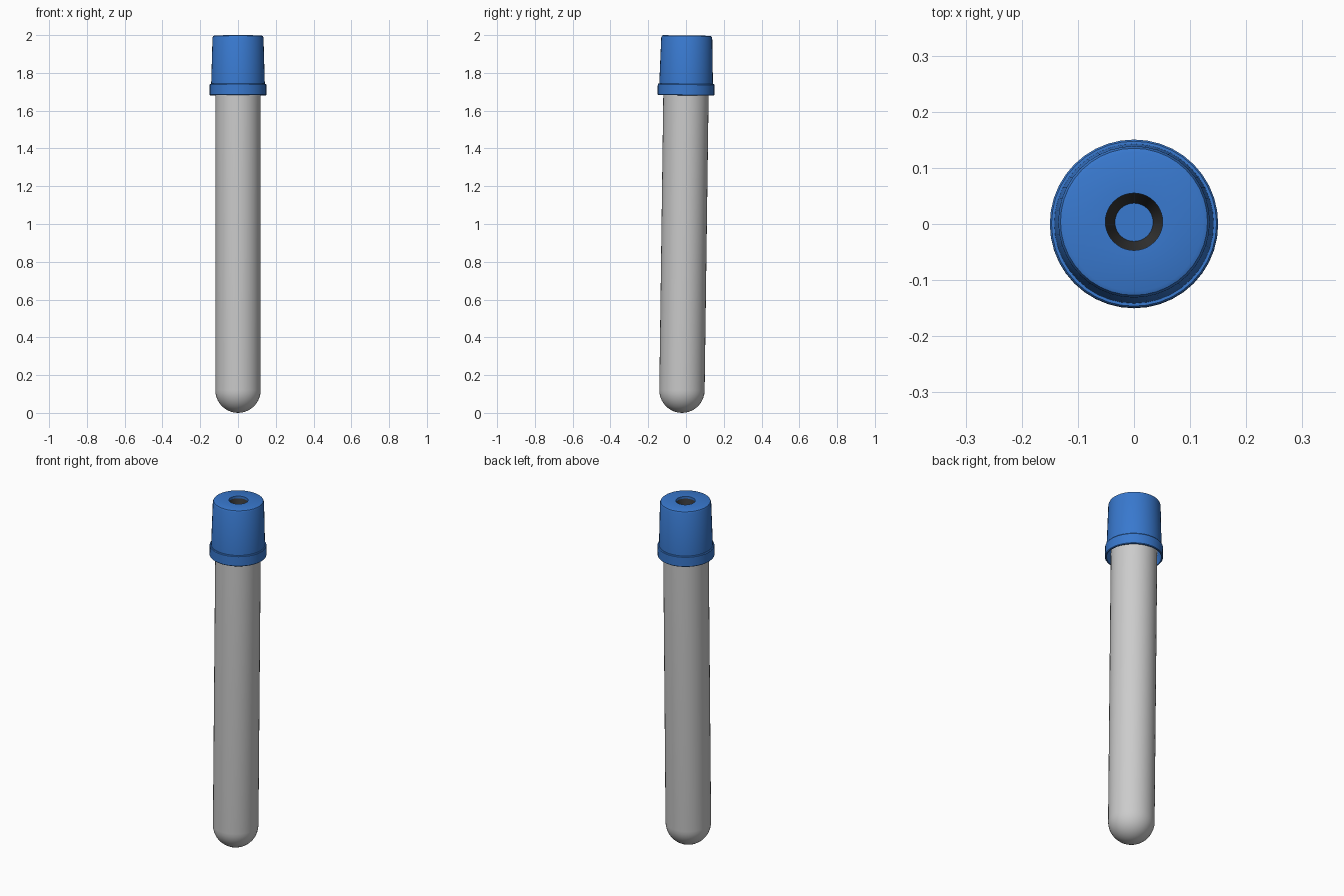
import bpy, bmesh, math
from mathutils import Matrix

if "Cube" in bpy.data.objects:
    bpy.data.objects.remove(bpy.data.objects["Cube"])

SEG = 40
# the whole tube leans very slightly towards +y, pivoting at the cap flange
LEAN = (Matrix.Translation((0, 0, 1.70)) @ Matrix.Rotation(-0.0135, 4, 'X')
        @ Matrix.Translation((0, 0, -1.70)))


def material(name, rgb):
    m = bpy.data.materials.new(name)
    m.diffuse_color = (*rgb, 1)
    m.use_nodes = True
    m.node_tree.nodes["Principled BSDF"].inputs["Base Color"].default_value = m.diffuse_color
    return m


def lathe(name, profile, mat=None, closed=False):
    """Revolve (radius, z) points around the leaning axis."""
    bm = bmesh.new()
    vs = [bm.verts.new((r, 0, z)) for r, z in profile]
    pairs = list(zip(vs, vs[1:])) + ([(vs[-1], vs[0])] if closed else [])
    es = [bm.edges.new(p) for p in pairs]
    bmesh.ops.spin(bm, geom=vs + es, cent=(0, 0, 0), axis=(0, 0, 1),
                   angle=math.tau, steps=SEG, use_duplicate=False)
    bmesh.ops.remove_doubles(bm, verts=bm.verts, dist=1e-5)
    bmesh.ops.recalc_face_normals(bm, faces=bm.faces)
    bm.transform(LEAN)
    me = bpy.data.meshes.new(name)
    bm.to_mesh(me)
    bm.free()
    ob = bpy.data.objects.new(name, me)
    bpy.context.collection.objects.link(ob)
    if mat:
        me.materials.append(mat)
    bpy.ops.object.select_all(action='DESELECT')
    ob.select_set(True)
    bpy.context.view_layer.objects.active = ob
    bpy.ops.object.shade_smooth_by_angle(angle=math.radians(35))
    return ob


blue = material("cap_blue", (0.04, 0.19, 0.62))
dark = material("rubber_dark", (0.035, 0.035, 0.035))

# glass tube with hemispherical bottom, running up inside the cap
R, T = 0.12, 0.012


def dome(r):
    return [(r * math.sin(a), R - r * math.cos(a))
            for a in (math.pi / 2 * i / 10 for i in range(11))]


lathe("glass_tube", dome(R) + [(R, 1.90), (R - T, 1.90)] + dome(R - T)[::-1])

# hollow cap: tapered body, flange skirt at the foot, rounded top edge, central hole
lathe("cap", [
    (0.051, 1.998), (0.124, 1.998), (0.131, 1.995), (0.135, 1.986),
    (0.142, 1.742), (0.147, 1.742), (0.150, 1.738), (0.150, 1.684),
    (0.147, 1.681), (0.141, 1.681), (0.139, 1.735), (0.130, 1.75),
    (0.125, 1.96), (0.051, 1.96)], blue, closed=True)

# dark funnel lining in the needle hole
lathe("hole_lining", [(0.051, 1.985), (0.034, 1.93), (0.040, 1.93), (0.051, 1.965)],
      dark, closed=True)

# stopper below the hole
lathe("stopper", [(0, 1.93), (0.107, 1.93), (0.107, 1.75), (0, 1.75)], blue)
